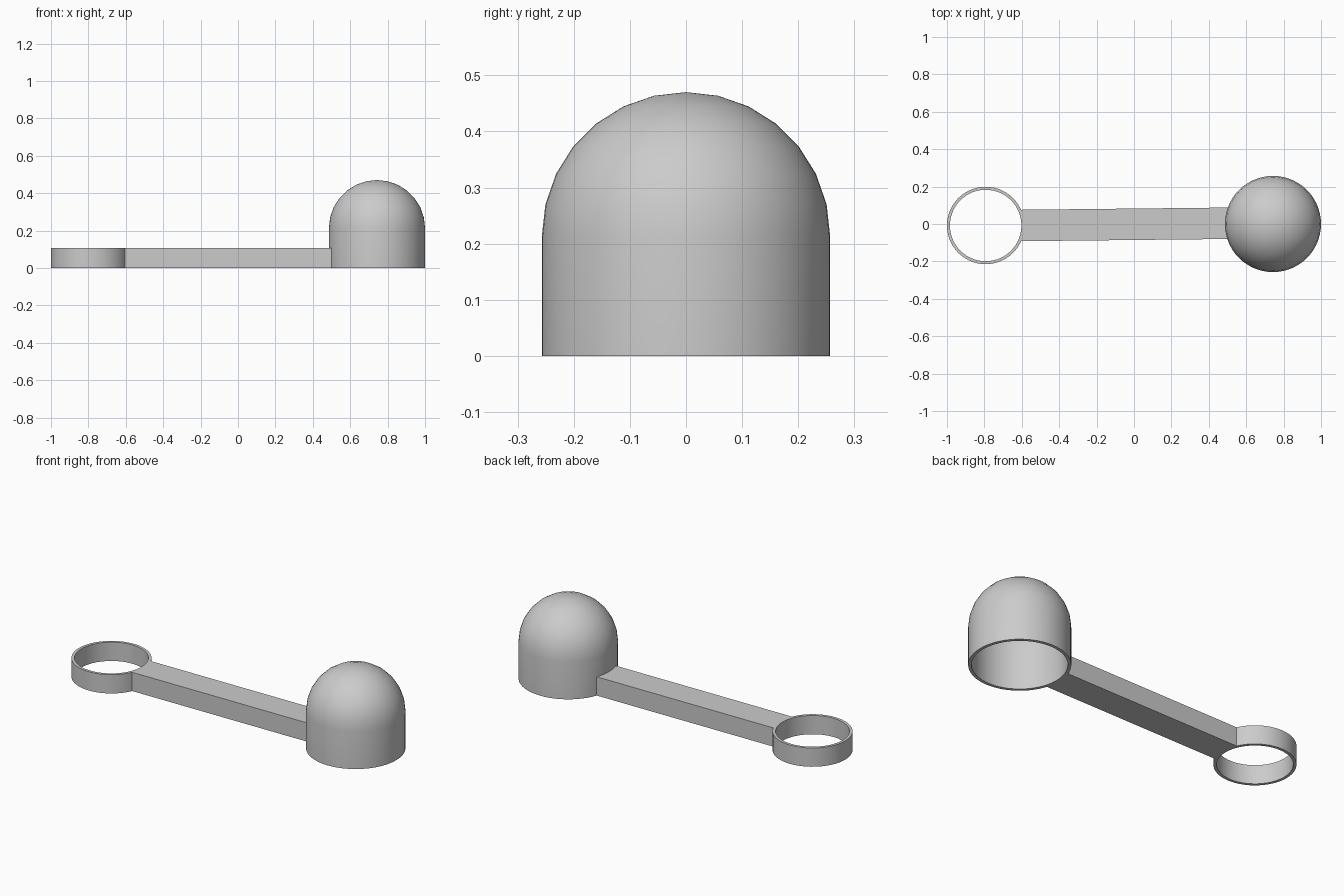
import bpy
import bmesh
from math import sin, cos, pi, asin, radians
from mathutils import Vector

if "Cube" in bpy.data.objects:
    bpy.data.objects.remove(bpy.data.objects["Cube"])

GREY = (0.6, 0.6, 0.6, 1.0)
mat = bpy.data.materials.new("plain grey")
mat.use_nodes = True
mat.diffuse_color = GREY
mat.node_tree.nodes["Principled BSDF"].inputs["Base Color"].default_value = GREY

CAP, CAP_R, CAP_IN = Vector((0.743, 0, 0)), 0.257, 0.24
RING, RING_R, RING_IN = Vector((-0.793, -0.008, 0)), 0.207, 0.191
HEIGHT, SPRING = 0.107, 0.213
HALF_WIDTH = 0.084


def finish(name, bm):
    bmesh.ops.remove_doubles(bm, verts=bm.verts, dist=0.0001)
    bmesh.ops.recalc_face_normals(bm, faces=bm.faces)
    mesh = bpy.data.meshes.new(name)
    bm.to_mesh(mesh)
    bm.free()
    mesh.materials.append(mat)
    obj = bpy.data.objects.new(name, mesh)
    bpy.context.collection.objects.link(obj)
    bpy.ops.object.select_all(action='DESELECT')
    obj.select_set(True)
    bpy.context.view_layer.objects.active = obj
    bpy.ops.object.shade_smooth_by_angle(angle=radians(30))
    return obj


def lathe(name, profile, centre, closed, steps=56):
    """Spin a (radius, height) profile about a vertical axis."""
    bm = bmesh.new()
    verts = [bm.verts.new(centre + Vector((r, 0, z))) for r, z in profile]
    pairs = list(zip(verts, verts[1:]))
    if closed:
        pairs.append((verts[-1], verts[0]))
    edges = [bm.edges.new(p) for p in pairs]
    bmesh.ops.spin(bm, geom=verts + edges, cent=centre, axis=(0, 0, 1),
                   angle=2 * pi, steps=steps, use_merge=True)
    return finish(name, bm)


def dome(radius, rings=7):
    angles = [i * pi / 2 / rings for i in range(rings)]
    return [(radius * cos(a), SPRING + radius * sin(a)) for a in angles] + [(0, SPRING + radius)]


# Hollow domed cup, open underneath
lathe("domed_cup", dome(CAP_IN)[::-1] + [(CAP_IN, 0), (CAP_R, 0)] + dome(CAP_R), CAP, False)

# Thin open ring
lathe("ring", [(RING_R, 0), (RING_R, HEIGHT), (RING_IN, HEIGHT), (RING_IN, 0)], RING, True)


# Arm whose ends curve to sit within the two walls
def end_arc(centre, radius, side, steps=8):
    half = asin(HALF_WIDTH / radius)
    return [centre + Vector((side * radius * cos(a), radius * sin(a), 0))
            for a in [half * (2 * i / steps - 1) for i in range(steps + 1)]]


outline = end_arc(RING, (RING_R + RING_IN) / 2, 1)[::-1]
outline += end_arc(CAP + Vector((0, 0.004, 0)), (CAP_R + CAP_IN) / 2, -1)
bm = bmesh.new()
base = bm.faces.new([bm.verts.new(p) for p in outline])
top = bmesh.ops.extrude_face_region(bm, geom=[base], use_keep_orig=True)["geom"]
bmesh.ops.translate(bm, vec=(0, 0, HEIGHT), verts=[v for v in top if isinstance(v, bmesh.types.BMVert)])
finish("connecting_arm", bm)
